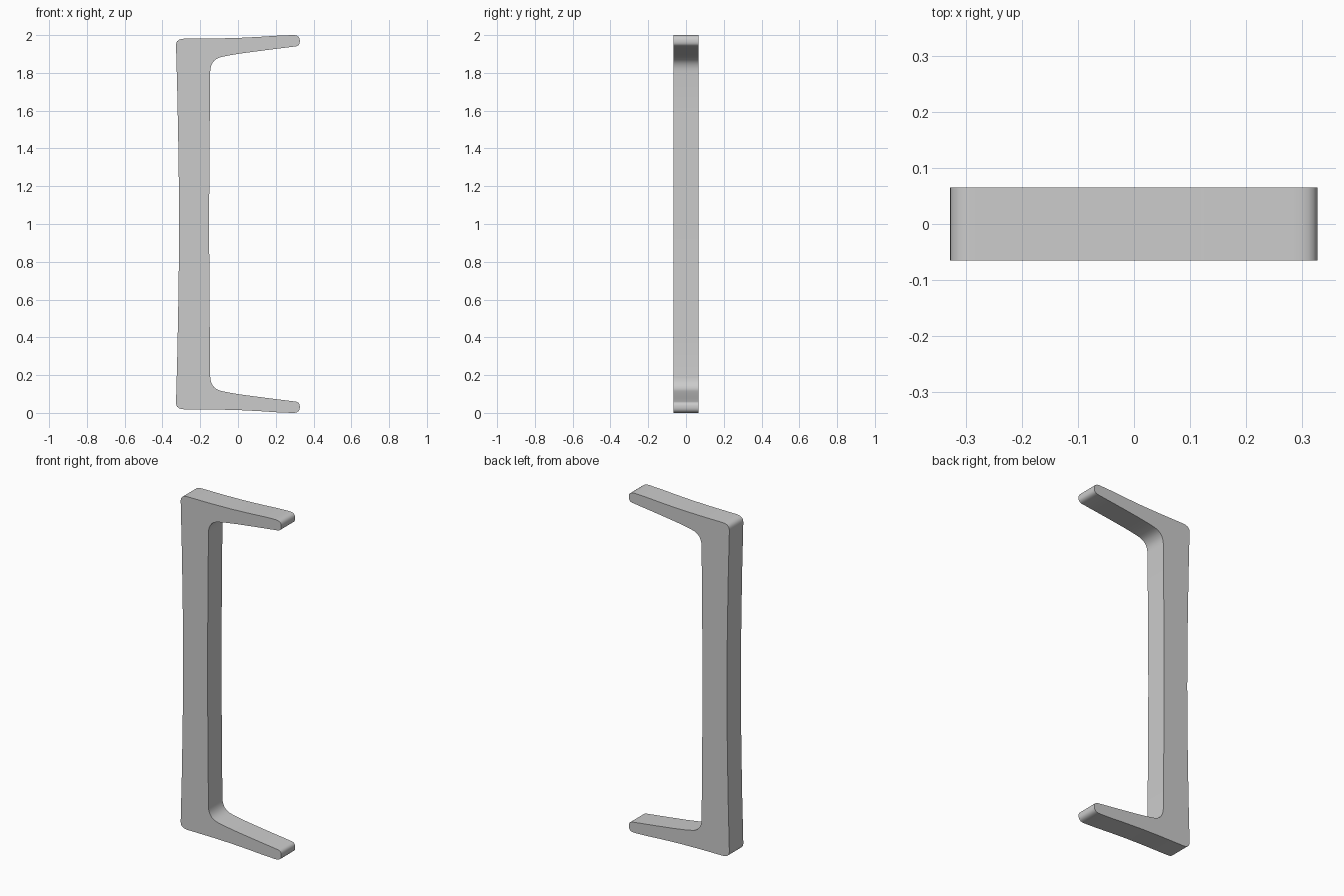
import bpy, bmesh
from mathutils import Vector

if "Cube" in bpy.data.objects:
    bpy.data.objects.remove(bpy.data.objects["Cube"])

HALF_DEPTH = 0.065


def rounded(a, corner, b, steps=5):
    """Points of a smooth corner running from a to b."""
    a, c, b = Vector(a), Vector(corner), Vector(b)
    return [a * (1 - t) ** 2 + c * 2 * t * (1 - t) + b * t * t
            for t in (i / steps for i in range(steps + 1))]


# Upper half of the C profile (x, z): outer back, arm top, tip, arm underside, inner back
upper = [Vector(p) for p in [(-0.312, 1.0), (-0.313, 1.2), (-0.316, 1.42), (-0.321, 1.68)]]
upper += rounded((-0.328, 1.945), (-0.329, 1.98), (-0.285, 1.981))
upper += [Vector(p) for p in [(-0.13, 1.982), (0.0, 1.985), (0.12, 1.991), (0.21, 1.997)]]
upper += rounded((0.285, 2.0), (0.325, 2.002), (0.327, 1.975))
upper += rounded((0.327, 1.965), (0.327, 1.944), (0.305, 1.940))
upper += [Vector(p) for p in [(0.16, 1.922), (0.03, 1.905), (-0.04, 1.894)]]
upper += rounded((-0.085, 1.885), (-0.144, 1.872), (-0.147, 1.81), 7)
upper += [Vector(p) for p in [(-0.149, 1.6), (-0.151, 1.4), (-0.152, 1.2), (-0.153, 1.0)]]

# Mirror the half about mid height and close the outline
lower = [Vector((p.x, 2.0 - p.y)) for p in reversed(upper[1:-1])]
outline = upper + lower

# Extrude the outline through the depth
bm = bmesh.new()
face = bm.faces.new([bm.verts.new((p.x, -HALF_DEPTH, p.y)) for p in outline])
extruded = bmesh.ops.extrude_face_region(bm, geom=[face])["geom"]
bmesh.ops.translate(bm, vec=(0, 2 * HALF_DEPTH, 0),
                    verts=[g for g in extruded if isinstance(g, bmesh.types.BMVert)])
bmesh.ops.recalc_face_normals(bm, faces=bm.faces)
mesh = bpy.data.meshes.new("bracket_handle")
bm.to_mesh(mesh)
bm.free()

handle = bpy.data.objects.new("bracket_handle", mesh)
bpy.context.collection.objects.link(handle)
bpy.context.view_layer.objects.active = handle
handle.select_set(True)
bpy.ops.object.shade_smooth_by_angle()
